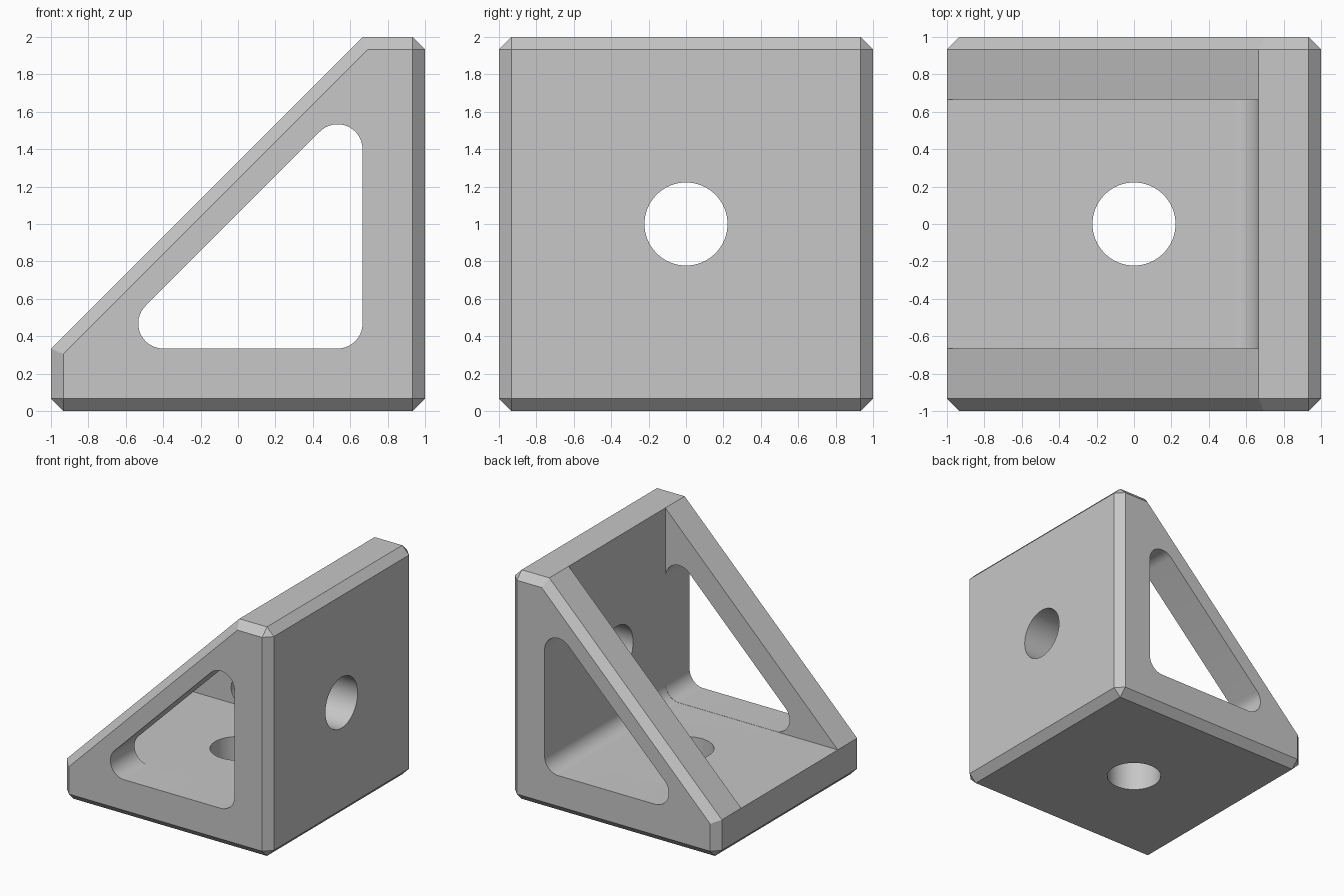
import bpy
import bmesh
from math import cos, sin, radians

if "Cube" in bpy.data.objects:
    bpy.data.objects.remove(bpy.data.objects["Cube"], do_unlink=True)

WALL = 1 / 3         # plate and rib thickness
CHAMFER = 1 / 15
FILLET = 2 / 15
HOLE = 0.222

grey = bpy.data.materials.new("grey")
grey.diffuse_color = (0.57, 0.57, 0.57, 1)
grey.use_nodes = True
grey.node_tree.nodes["Principled BSDF"].inputs["Base Color"].default_value = (0.57, 0.57, 0.57, 1)


def arc(x, z, start, end, steps=16):
    angles = [radians(start + (end - start) * i / steps) for i in range(steps + 1)]
    return [(x + FILLET * cos(a), z + FILLET * sin(a)) for a in angles]


def prism(name, profile, half_depth, chamfer=0):
    """Extrude an (x, z) profile along y, optionally chamfering its square edges."""
    bm = bmesh.new()
    face = bm.faces.new([bm.verts.new((x, -half_depth, z)) for x, z in profile])
    result = bmesh.ops.extrude_face_region(bm, geom=[face])
    moved = [v for v in result["geom"] if isinstance(v, bmesh.types.BMVert)]
    bmesh.ops.translate(bm, verts=moved, vec=(0, 2 * half_depth, 0))
    bmesh.ops.recalc_face_normals(bm, faces=bm.faces)
    if chamfer:
        square = [e for e in bm.edges if e.calc_face_angle() > radians(60)]
        bmesh.ops.bevel(bm, geom=square, offset=chamfer, segments=1,
                        profile=0.5, affect='EDGES')
    mesh = bpy.data.meshes.new(name)
    bm.to_mesh(mesh)
    bm.free()
    mesh.materials.append(grey)
    obj = bpy.data.objects.new(name, mesh)
    bpy.context.collection.objects.link(obj)
    return obj


def drill(name, location, rotation):
    bpy.ops.mesh.primitive_cylinder_add(vertices=64, radius=HOLE, depth=0.8,
                                        location=location, rotation=rotation)
    obj = bpy.context.object
    obj.name = name
    obj.data.materials.append(grey)
    return obj


# Chamfered wedge-shaped body
bracket = prism("corner_bracket",
                [(-1, 0), (1, 0), (1, 2), (1 - WALL, 2), (-1, WALL)], 1, CHAMFER)

# Pocket between the two ribs, with a filleted inner corner
inner_x = 1 - WALL - FILLET
inner_z = WALL + FILLET
pocket = prism("pocket_cutter",
               [(-1.5, WALL - 0.0005)] + arc(inner_x, inner_z - 0.0005, -90, 0)
               + [(1 - WALL, 2.5), (-1.5, 2.5)], 1 - WALL)

# Rounded triangular windows through both ribs, a hair inside the pocket outline
ix, iz = inner_x - 0.001, inner_z + 0.001
window = prism("window_cutter",
               arc(ix, iz, -90, 0) + arc(ix, 1.4, 0, 135) + arc(-0.4, iz, 135, 270), 1.5)

# Bolt holes through the floor plate and the upright plate
floor_hole = drill("floor_hole_cutter", (0, 0, 0.2), (0, 0, 0))
wall_hole = drill("wall_hole_cutter", (0.8, 0, 1), (0, radians(90), 0))

for cutter in (pocket, window, floor_hole, wall_hole):
    cutter.hide_render = True
    bpy.context.view_layer.objects.active = bracket
    mod = bracket.modifiers.new(cutter.name, 'BOOLEAN')
    mod.operation = 'DIFFERENCE'
    mod.solver = 'EXACT'
    mod.object = cutter
    bpy.ops.object.modifier_apply(modifier=mod.name)
    bpy.data.objects.remove(cutter, do_unlink=True)

# Smooth the fillets and holes, keep the chamfers crisp
bpy.ops.object.select_all(action='DESELECT')
bracket.select_set(True)
bpy.context.view_layer.objects.active = bracket
bpy.ops.object.shade_smooth_by_angle(angle=radians(25))
